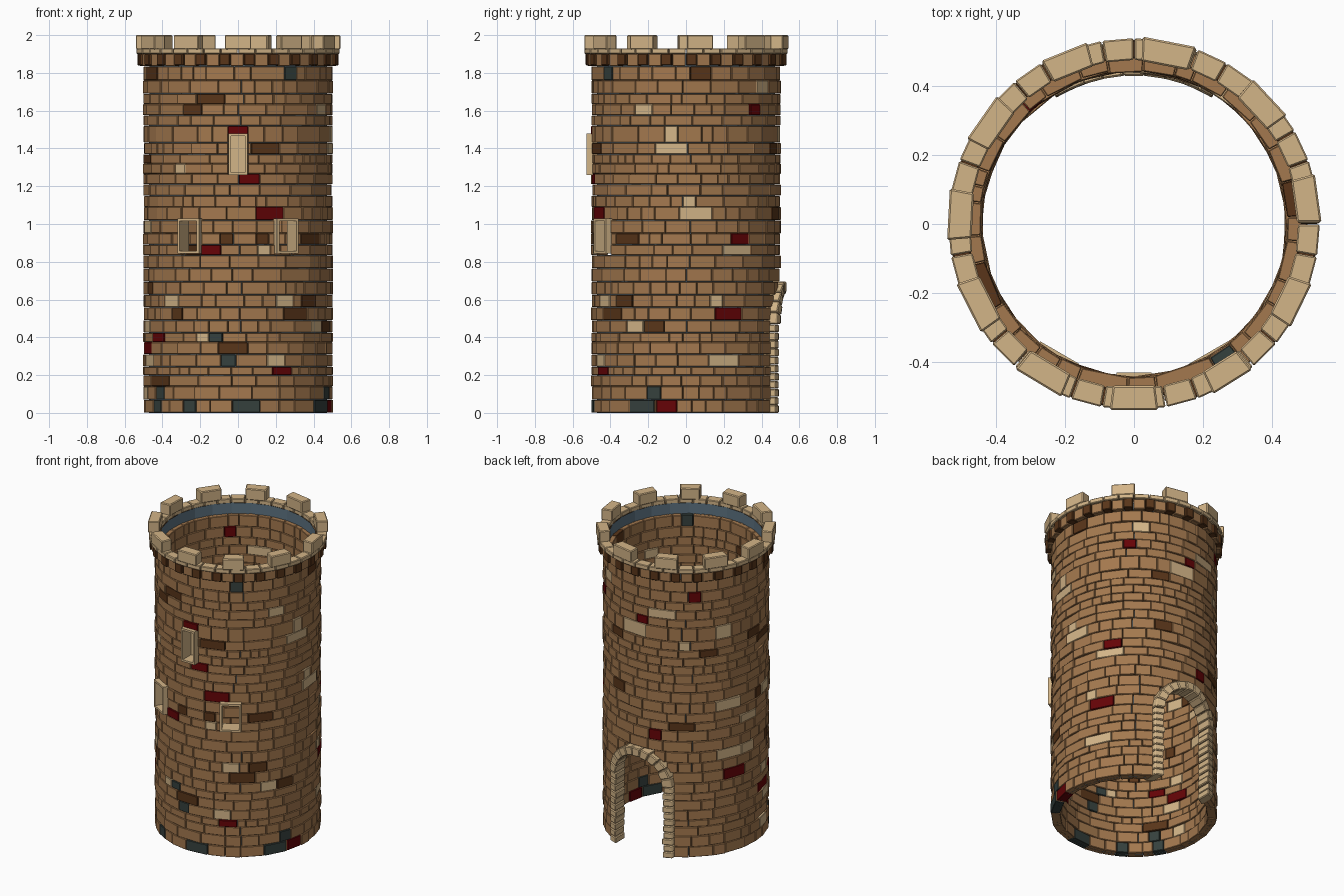
import bpy, bmesh, math, random
from math import radians, sin, cos, sqrt, asin, degrees
from mathutils import Vector, Matrix

random.seed(7)
if "Cube" in bpy.data.objects:
    bpy.data.objects.remove(bpy.data.objects["Cube"], do_unlink=True)


def material(name, colour):
    mat = bpy.data.materials.new(name)
    mat.use_nodes = True
    mat.diffuse_color = (*colour, 1)
    mat.node_tree.nodes["Principled BSDF"].inputs["Base Color"].default_value = (*colour, 1)
    return mat


MATS = [
    material("brown brick", (.37, .19, .077)),
    material("dark brown brick", (.10, .036, .01)),
    material("maroon brick", (.13, .001, .002)),
    material("slate brick", (.036, .052, .047)),
    material("tan stone", (.65, .46, .245)),
    material("grey mortar", (.11, .17, .22)),
]
BROWN, DARK, MAROON, SLATE, TAN, MORTAR = range(len(MATS))


def finish(bm, name, bevel=0.0):
    """Turn a bmesh into an object with the shared materials."""
    bmesh.ops.recalc_face_normals(bm, faces=bm.faces[:])
    mesh = bpy.data.meshes.new(name)
    bm.to_mesh(mesh)
    bm.free()
    for mat in MATS:
        mesh.materials.append(mat)
    obj = bpy.data.objects.new(name, mesh)
    bpy.context.collection.objects.link(obj)
    if bevel:
        mod = obj.modifiers.new("worn edges", "BEVEL")
        mod.width = bevel
        mod.segments = 1


def block(bm, inner, outer, mat):
    """Six-sided block between two matching quads."""
    a = [bm.verts.new(p) for p in inner]
    b = [bm.verts.new(p) for p in outer]
    faces = [bm.faces.new(a), bm.faces.new(b[::-1])]
    for i in range(4):
        j = (i + 1) % 4
        faces.append(bm.faces.new((a[i], b[i], b[j], a[j])))
    for f in faces:
        f.material_index = mat


def ring_quad(a0, a1, r, z0, z1):
    c = [(a0, z0), (a1, z0), (a1, z1), (a0, z1)]
    return [Vector((r * cos(radians(a)), r * sin(radians(a)), z)) for a, z in c]


def ring_block(bm, a0, a1, r0, r1, z0, z1, mat):
    block(bm, ring_quad(a0, a1, r0, z0, z1), ring_quad(a0, a1, r1, z0, z1), mat)


def mortar_face(bm, a0, a1, z0, z1):
    quad = ring_quad(a0, a1, .472, z0, z1)
    bm.faces.new([bm.verts.new(p) for p in quad]).material_index = MORTAR


# Brick course heights
COURSES = [0, .07, .14, .2, .245, .31, .375, .425, .49, .56, .625, .695, .765,
           .835, .89, .95, 1.02, 1.09, 1.15, 1.21, 1.265, 1.32, 1.37, 1.43,
           1.52, 1.575, 1.635, 1.69, 1.76, 1.835]

# Coloured bricks by colour and width: (course, angle)
ACCENTS = [
    (SLATE, 17, [(0, 275), (0, 332)]),
    (SLATE, 9, [(0, 211), (0, 239), (1, 214), (1, 340), (4, 264), (6, 256), (28, 304)]),
    (MAROON, 18, [(5, 194), (8, 27), (8, 161), (16, 290)]),
    (MAROON, 13, [(0, 348), (3, 298), (6, 212), (13, 253), (14, 35), (19, 277)]),
    (MAROON, 9, [(12, 103), (24, 93), (25, 47), (27, 131)]),
    (DARK, 18, [(5, 267), (8, 308), (13, 122), (14, 321), (22, 287), (26, 253)]),
    (DARK, 13, [(7, 340), (9, 319), (16, 71), (21, 141), (22, 69), (25, 241), (28, 9)]),
    (DARK, 8, [(8, 230), (14, 263), (14, 285)]),
    (TAN, 20, [(4, 24), (10, 157), (13, 33), (15, 156), (16, 6), (22, 351),
               (23, 86), (25, 108)]),
    (TAN, 12, [(4, 294), (7, 327), (9, 225), (9, 300), (23, 152), (25, 333), (27, 55)]),
    (TAN, 8, [(6, 248), (9, 19), (13, 286), (17, 2), (20, 232), (22, 124), (23, 351)]),
]
DOOR_HALF, DOOR_SPRING = .215, .47


def course_spans(row, base):
    """Fixed coloured bricks and window openings (None) in one course."""
    spans = [(a, w, m) for m, w, items in ACCENTS for r, a in items if r == row]
    if 13 <= row <= 15:
        spans += [(240, 14, None), (300, 14, None)]
    if 20 <= row <= 23:
        spans.append((270, 12, None))
    spans = [(a + 360 if a < base else a, w, m) for a, w, m in spans]
    return sorted((a - w / 2, a + w / 2, m) for a, w, m in spans)


def door_angle(z):
    """Half angle of the doorway at a height."""
    rise = max(0, z - DOOR_SPRING)
    if rise >= DOOR_HALF:
        return 0
    return degrees(asin(sqrt(DOOR_HALF ** 2 - rise ** 2) / .48))


def filler(a0, a1):
    """Split an arc into bricks of uneven length."""
    count = max(1, round((a1 - a0) / random.uniform(11, 16)))
    weights = [random.uniform(.55, 1.45) for _ in range(count)]
    pos = a0
    for w in weights:
        end = pos + (a1 - a0) * w / sum(weights)
        mat = BROWN
        if 165 < pos % 360 < 205:
            mat = random.choices([BROWN, DARK, TAN], [86, 6, 8])[0]
        yield pos, end, mat
        pos = end


# Wall bricks with a thin mortar skin in their middle
wall, mortar = bmesh.new(), bmesh.new()
for row, (z0, z1) in enumerate(zip(COURSES, COURSES[1:])):
    half = door_angle((z0 + z1) / 2)
    base = 90 if half else 180
    shift = 0 if half else random.uniform(0, 9)
    pos, stop = base + half + shift, base + 360 - half + shift
    bricks = []
    for s, e, mat in course_spans(row, base) + [(stop, stop, None)]:
        s = max(s, pos)
        if s - pos > .5:
            bricks += filler(pos, s)
        if mat is not None:
            bricks.append((s, e, mat))
        pos = max(e, pos)
    for a0, a1, mat in bricks:
        push = random.uniform(-.003, .004)
        ring_block(wall, a0 + .15, a1 - .15, .444 + push, .5 + push,
                   z0 + .001, z1 - .001, mat)
        mortar_face(mortar, a0, a1, z0, z1)
# Lintel over the upper window
ring_block(wall, 264, 276, .444, .505, 1.475, 1.519, MAROON)
finish(wall, "wall_bricks", .005)

# Corbel course: dark blocks standing proud of brown ones, mortar behind
corbels = bmesh.new()
count = 25
step = 360 / count
for i in range(count):
    a = step * i
    ring_block(corbels, a, a + step * .42, .48, .533, 1.84, 1.902, DARK)
    ring_block(corbels, a + step * .44, a + step * .98, .48, .522, 1.836, 1.902, BROWN)
    mortar_face(mortar, a, a + step, COURSES[-1], 1.905)
finish(corbels, "corbels", .004)
finish(mortar, "mortar")

# Stone rim and merlons
rim = bmesh.new()
count = 36
for i in range(count):
    a = 360 * i / count
    ring_block(rim, a + .2, a + 360 / count - .2, .475, .538, 1.9, 1.93, TAN)
finish(rim, "rim", .004)

merlons = bmesh.new()
for a in (8, 43, 79, 112, 145, 177, 207, 239, 270, 302, 334):
    w = random.uniform(7, 8.5)
    ring_block(merlons, a - w, a + w, .472, .543, 1.925, 2, TAN)
finish(merlons, "merlons", .005)


# Window frames set through the wall
def window(name, angle, width, z0, z1, pane):
    bm = bmesh.new()
    turn = Matrix.Rotation(radians(angle), 4, "Z")

    def box(r0, r1, t0, t1, low, high):
        corners = [(t0, low), (t1, low), (t1, high), (t0, high)]
        block(bm, [turn @ Vector((r0, t, z)) for t, z in corners],
              [turn @ Vector((r1, t, z)) for t, z in corners], TAN)

    h, bar = width / 2, .013
    for t in (-h, h - bar):
        box(.43, .527, t, t + bar, z0, z1)
    for z in (z0, z1 - bar):
        box(.43, .527, -h + bar, h - bar, z, z + bar)
    if pane:
        box(.43, .44, -h + bar, h - bar, z0 + bar, z1 - bar)
    finish(bm, name)


window("upper_window", 270, .1, 1.26, 1.48, True)
window("right_window", 240, .13, .845, 1.03, False)
window("left_window", 300, .13, .845, 1.03, False)

# Doorway surround: jamb stones and arch stones following the wall
door = bmesh.new()


def door_stone(corners, r0, r1):
    block(door, [(x, sqrt(r0 * r0 - x * x), z) for x, z in corners],
          [(x, sqrt(r1 * r1 - x * x), z) for x, z in corners], TAN)


IN, OUT = .172, .228
count = 11
for i in range(count):
    z0, z1 = DOOR_SPRING * i / count, DOOR_SPRING * (i + 1) / count - .002
    for side in (-1, 1):
        inset = random.uniform(-.006, .006)
        door_stone([(side * (IN + inset), z0), (side * OUT, z0),
                    (side * OUT, z1), (side * (IN + inset), z1)], .43, .522)
for i in range(count):
    a0, a1 = math.pi * (i + .02) / count, math.pi * (i + .98) / count
    door_stone([(r * cos(a), DOOR_SPRING + r * sin(a))
                for r, a in ((IN, a0), (OUT, a0), (OUT, a1), (IN, a1))],
               .43, random.uniform(.522, .535))
finish(door, "door_arch", .005)
